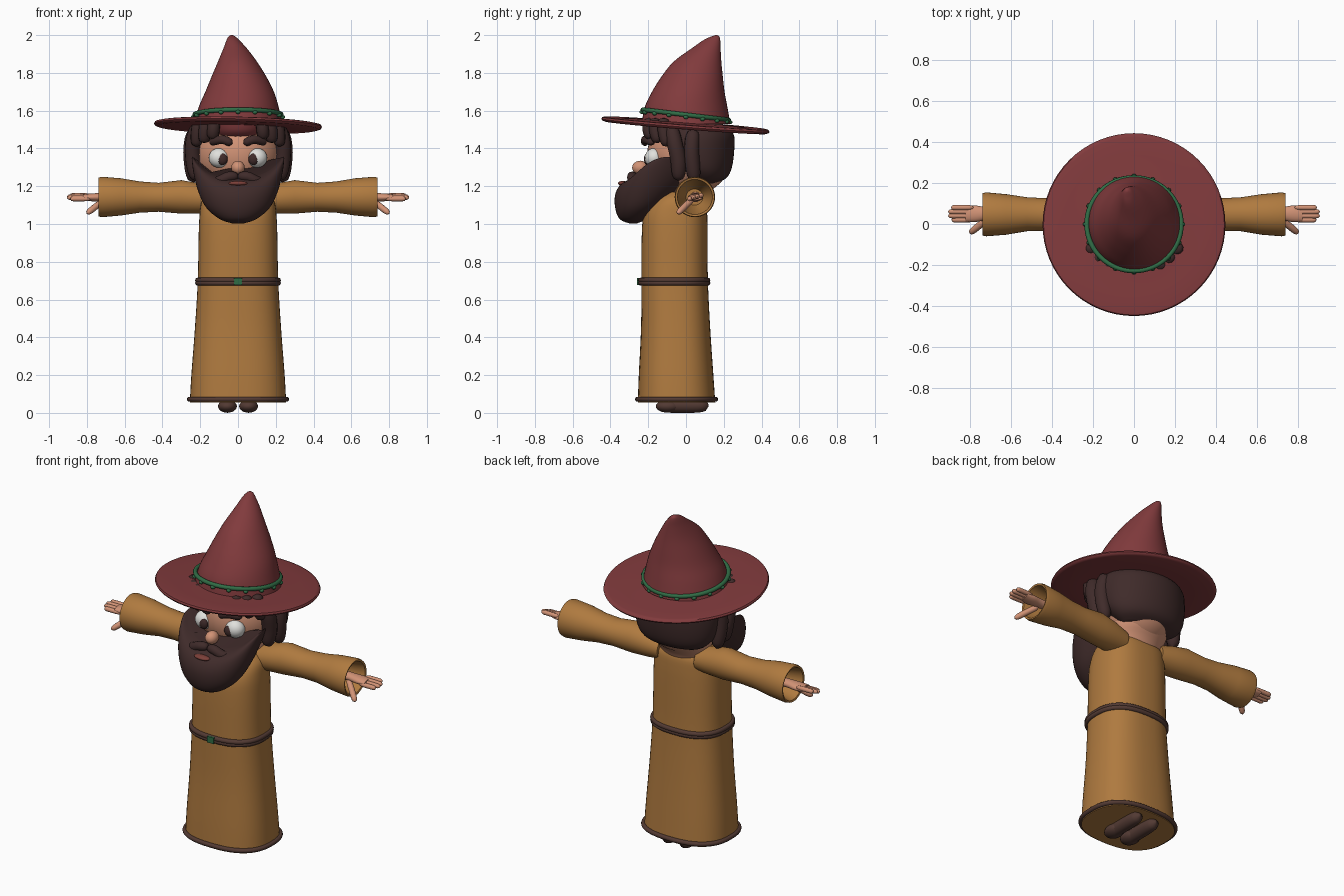
import bpy, bmesh, math
from mathutils import Vector

if "Cube" in bpy.data.objects:
    bpy.data.objects.remove(bpy.data.objects["Cube"])


def material(name, rgb):
    m = bpy.data.materials.new(name)
    m.diffuse_color = (*rgb, 1)
    m.use_nodes = True
    m.node_tree.nodes["Principled BSDF"].inputs["Base Color"].default_value = m.diffuse_color
    return m


TAN = material("tan cloth", (0.43, 0.195, 0.05))
RED = material("wine felt", (0.22, 0.043, 0.046))
HAIR = material("dark hair", (0.050, 0.024, 0.023))
LEATHER = material("brown leather", (0.085, 0.042, 0.033))
SKIN = material("skin", (0.64, 0.29, 0.18))
GREEN = material("green trim", (0.03, 0.15, 0.06))
WHITE = material("eye white", (0.75, 0.75, 0.72))
LIPS = material("lips", (0.20, 0.05, 0.04))


def finish(name, bm, mat):
    bmesh.ops.recalc_face_normals(bm, faces=bm.faces)
    me = bpy.data.meshes.new(name)
    bm.to_mesh(me)
    bm.free()
    me.materials.append(mat)
    me.polygons.foreach_set("use_smooth", [True] * len(me.polygons))
    me.set_sharp_from_angle(angle=math.radians(50))
    ob = bpy.data.objects.new(name, me)
    bpy.context.collection.objects.link(ob)
    return ob


def oval(a0, a1, b0, b1, k, n, power):
    """Point k of n on a (super)ellipse filling the given extents."""
    t = 2 * math.pi * k / n
    c, s = math.cos(t), math.sin(t)
    e = 2 / power
    return ((a0 + a1) / 2 + (a1 - a0) / 2 * math.copysign(abs(c) ** e, c),
            (b0 + b1) / 2 + (b1 - b0) / 2 * math.copysign(abs(s) ** e, s))


def spline(keys, steps):
    """Smoothly interpolate rows of numbers."""
    out = []
    for i in range(len(keys) - 1):
        p0, p1 = keys[max(i - 1, 0)], keys[i]
        p2, p3 = keys[i + 1], keys[min(i + 2, len(keys) - 1)]
        for j in range(steps):
            u = j / steps
            out.append([0.5 * (2 * b + (c - a) * u + (2 * a - 5 * b + 4 * c - d) * u * u
                               + (3 * b - a - 3 * c + d) * u ** 3)
                        for a, b, c, d in zip(p0, p1, p2, p3)])
    return out + [list(keys[-1])]


def loft(name, keys, mat, axis="z", n=48, power=2, steps=4, warp=None):
    """Skin over ovals: rows are position along axis, then extents of the other two axes."""
    bm = bmesh.new()
    rings = []
    for t, a0, a1, b0, b1 in spline(keys, steps):
        ring = []
        for k in range(n):
            a, b = oval(a0, a1, b0, b1, k, n, power)
            co = Vector((a, b, t)) if axis == "z" else Vector((t, a, b))
            ring.append(bm.verts.new(warp(co) if warp else co))
        rings.append(ring)
    for r, q in zip(rings, rings[1:]):
        for k in range(n):
            bm.faces.new((r[k], r[(k + 1) % n], q[(k + 1) % n], q[k]))
    bm.faces.new(rings[0])
    bm.faces.new(rings[-1])
    return finish(name, bm, mat)


def ball(name, loc, size, mat, seg=24):
    bm = bmesh.new()
    bmesh.ops.create_uvsphere(bm, u_segments=seg, v_segments=seg // 2, radius=1)
    for v in bm.verts:
        v.co = Vector(loc) + Vector(a * b for a, b in zip(v.co, size))
    return finish(name, bm, mat)


def tube(name, pts, r, mat, closed=False, taper=True):
    """Round strand through points; open strands get rounded tapering ends."""
    cu = bpy.data.curves.new(name, "CURVE")
    cu.dimensions = "3D"
    cu.bevel_depth, cu.bevel_resolution, cu.use_fill_caps = r, 4, True
    rows = [list(p) + [1.0] for p in pts]
    if not closed:
        rows = spline(rows, 6)
        m = len(rows) - 1
        for i, row in enumerate(rows):
            row[3] = max(0.12, (1 - abs(2 * i / m - 1) ** 4) ** 0.5) if taper else 1
    sp = cu.splines.new("POLY")
    sp.points.add(len(rows) - 1)
    for p, row in zip(sp.points, rows):
        p.co, p.radius = (*row[:3], 1), row[3]
    sp.use_cyclic_u = closed
    sp.use_smooth = True
    cu.materials.append(mat)
    ob = bpy.data.objects.new(name, cu)
    bpy.context.collection.objects.link(ob)
    return ob


def hoop(ext, height, power=2, n=64):
    pts = [oval(*ext, k, n, power) for k in range(n)]
    return [(x, y, height(x, y)) for x, y in pts]


# Robe, hem, belt and buckle
loft("robe", [(0.055, -.255, .255, -.255, .155), (0.20, -.247, .247, -.25, .145),
              (0.45, -.228, .228, -.238, .128), (0.70, -.213, .213, -.236, .116),
              (0.95, -.208, .208, -.234, .114), (1.06, -.202, .202, -.222, .112),
              (1.13, -.188, .188, -.18, .105), (1.17, -.14, .14, -.14, .08)], TAN, power=2.5)
tube("hem", hoop((-.258, .258, -.257, .157), lambda x, y: .072, 2.5), .013, LEATHER, True)
tube("belt_lower", hoop((-.213, .213, -.24, .115), lambda x, y: .688, 2.5), .014, LEATHER, True)
tube("belt_upper", hoop((-.213, .213, -.24, .115), lambda x, y: .702, 2.5), .014, LEATHER, True)
bm = bmesh.new()
bmesh.ops.create_cube(bm, size=1)
for v in bm.verts:
    v.co = Vector((v.co.x * .042, -.25 + v.co.y * .02, .695 + v.co.z * .036))
finish("buckle", bm, GREEN)

# Hat: brim, crown, inner lining and braided band
tilt = lambda x, y: 1.522 - .078 * y - .022 * x
disc = lambda r, dz: (dz, -r, r, -r - .003, r - .003)
loft("hat_brim", [disc(.15, -.012), disc(.30, -.014), disc(.425, -.013), disc(.44, -.008),
                  disc(.445, 0), disc(.44, .01), disc(.425, .013), disc(.34, .012),
                  disc(.23, .018), disc(.15, .02)], RED, n=64, steps=1,
     warp=lambda c: Vector((c.x, c.y, c.z + tilt(c.x, c.y))))
loft("hat_crown", [(1.53, -.235, .235, -.235, .235), (1.62, -.208, .215, -.218, .219),
                   (1.70, -.173, .19, -.18, .204), (1.78, -.14, .15, -.13, .195),
                   (1.86, -.106, .10, -.065, .187), (1.93, -.077, .047, .03, .183),
                   (1.975, -.06, .005, .095, .181), (1.993, -.05, -.015, .135, .176),
                   (2.0, -.039, -.029, .155, .165)], RED)
loft("hat_lining", [(1.455, -.12, .12, -.17, .05), (1.49, -.15, .15, -.21, .1),
                    (1.54, -.19, .19, -.225, .15)], RED)
band = hoop((-.23, .23, -.228, .226), lambda x, y: 1.578 - .12 * y)
tube("hat_band", band, .012, GREEN, True)
for k in range(0, 64, 4):
    x, y, z = band[k]
    ball("band_leaf", (x * 1.025, y * 1.025, z - .012), (.014, .014, .011), GREEN, 10)

# Head, neck and nose
ball("head", (0, .02, 1.37), (.225, .225, .22), SKIN, 40)
loft("neck", [(1.10, -.14, .14, -.1, .09), (1.16, -.155, .155, -.1, .12),
              (1.22, -.17, .17, -.1, .165), (1.29, -.17, .17, -.1, .18)], SKIN)
ball("nose", (0, -.243, 1.298), (.036, .042, .037), SKIN)
ball("mouth", (0, -.335, 1.215), (.05, .025, .013), LIPS)

# Back hair
loft("hair", [(1.215, -.15, .15, .03, .16), (1.245, -.20, .20, -.01, .215),
              (1.30, -.24, .24, -.08, .243), (1.40, -.257, .257, -.13, .256),
              (1.48, -.247, .247, -.14, .25), (1.53, -.20, .20, -.12, .19)], HAIR)


# Beard, with its upper edge climbing the cheeks
def climb(c):
    f = min(max((c.z - 1.03) / .2, 0), 1) ** 2
    return Vector((c.x, c.y, c.z + .12 * f * (abs(c.x) / .25) ** 3))


loft("beard", [(1.003, -.03, .03, -.30, -.26), (1.025, -.095, .095, -.35, -.21),
               (1.08, -.165, .165, -.374, -.13), (1.15, -.212, .212, -.376, -.05),
               (1.205, -.238, .238, -.35, .01), (1.235, -.245, .245, -.30, .04),
               (1.25, -.24, .24, -.24, .05)], HAIR, warp=climb)

# Mirrored parts
for s, side in ((-1, "left"), (1, "right")):
    # Eyes and brows
    ball(side + "_eye", (s * .1, -.168, 1.35), (.055, .05, .052), WHITE)
    ball(side + "_pupil", (s * .082, -.205, 1.343), (.027, .018, .031), HAIR, 16)
    tube(side + "_brow", [(s * .03, -.218, 1.425), (s * .085, -.212, 1.447),
                          (s * .15, -.175, 1.43)], .023, HAIR)
    # Moustache and hair locks around the face
    tube(side + "_moustache", [(0, -.275, 1.252), (s * .05, -.285, 1.25),
                               (s * .10, -.275, 1.228), (s * .14, -.235, 1.225)], .027, HAIR)
    tube(side + "_sideburn", [(s * .215, -.08, 1.53), (s * .238, -.06, 1.43),
                              (s * .236, -.04, 1.33), (s * .22, -.04, 1.23)], .042, HAIR)
    tube(side + "_ear_lock", [(s * .235, .04, 1.50), (s * .25, .03, 1.38),
                              (s * .235, .045, 1.22)], .04, HAIR)
    for i, (x, y, z) in enumerate([(.13, -.19, 1.455), (.175, -.155, 1.43), (.215, -.11, 1.41)]):
        tube(f"{side}_fringe_{i}", [(s * x * .95, y - .005, 1.56), (s * x, y - .008, 1.50),
                                    (s * x * 1.03, y + .01, z)], .033, HAIR)
    # Sleeve, hollow at the cuff
    loft(side + "_sleeve", [(s * x, a, b, c, d) for x, a, b, c, d in (
        (.12, -.05, .10, 1.06, 1.19), (.20, -.055, .115, 1.055, 1.215),
        (.30, -.045, .125, 1.055, 1.232), (.42, -.035, .125, 1.065, 1.218),
        (.52, -.035, .13, 1.06, 1.225), (.62, -.052, .145, 1.045, 1.242),
        (.72, -.06, .154, 1.036, 1.250), (.738, -.056, .15, 1.04, 1.246),
        (.735, -.046, .14, 1.05, 1.236), (.64, -.025, .12, 1.07, 1.215),
        (.56, .0, .09, 1.10, 1.185))], TAN, axis="x", steps=1, n=40)
    # Hand
    loft(side + "_palm", [(s * x, a, b, c, d) for x, a, b, c, d in (
        (.55, .02, .08, 1.115, 1.17), (.70, .02, .08, 1.12, 1.165),
        (.77, .01, .09, 1.12, 1.162), (.82, .012, .088, 1.127, 1.157))],
        SKIN, axis="x", n=20)
    for i in range(4):
        y, z = .02 + i * .02, 1.133 + i * .006
        tube(f"{side}_finger_{i}", [(s * .78, y, z), (s * .85, y, z),
                                    (s * (.888, .905, .905, .89)[i], y, z)], .013, SKIN)
    tube(side + "_thumb", [(s * .70, .035, 1.13), (s * .75, -.005, 1.095),
                           (s * .80, -.045, 1.055)], .017, SKIN)
    # Shoe
    ball(side + "_shoe_toe", (s * .056, -.095, .035), (.05, .065, .034), LEATHER)
    tube(side + "_shoe", [(s * .056, -.15, .04), (s * .056, -.02, .04),
                          (s * .056, .12, .04)], .04, LEATHER)
